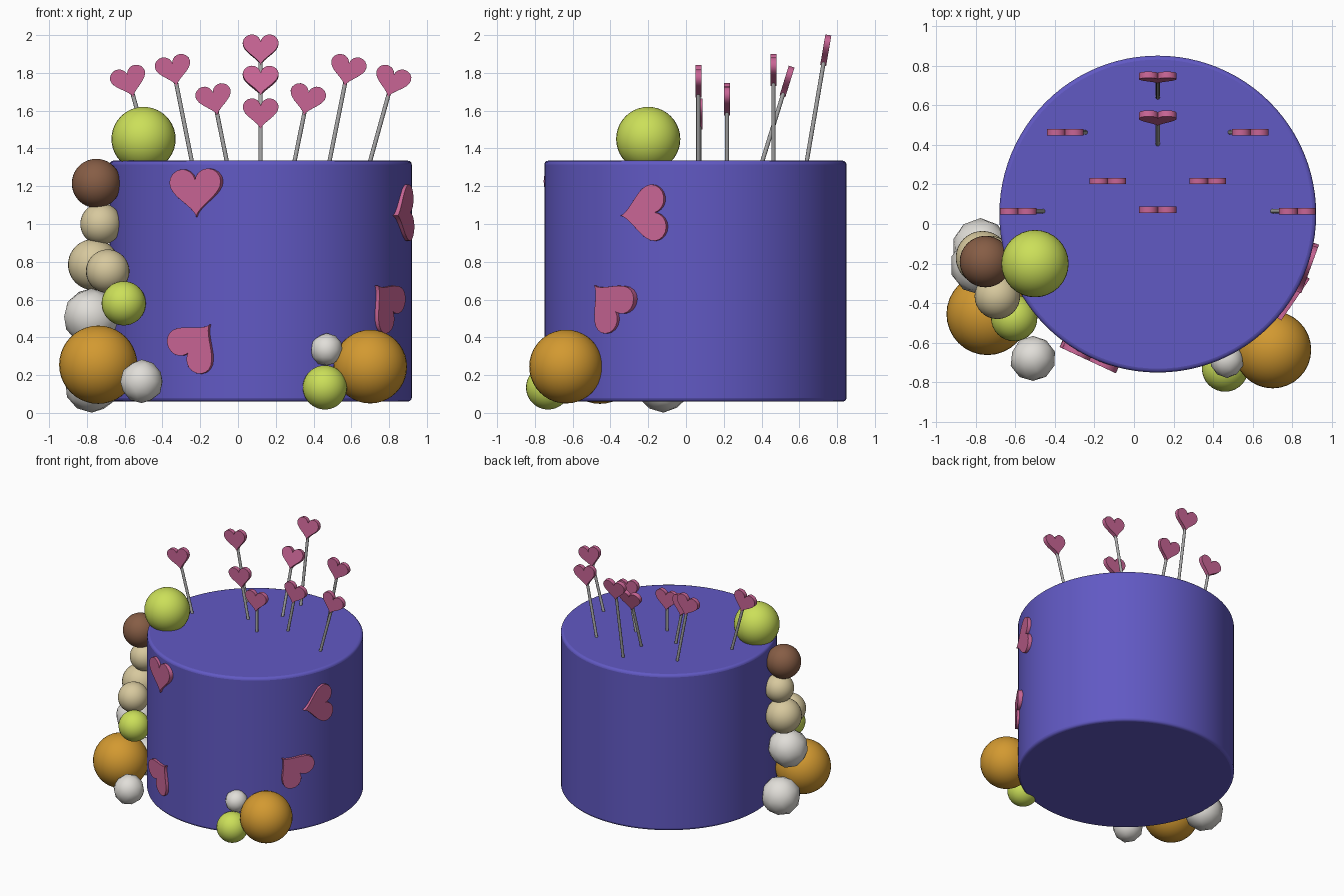
import bpy, bmesh, math, random
from mathutils import Vector, Matrix

if "Cube" in bpy.data.objects:
    bpy.data.objects.remove(bpy.data.objects["Cube"])

random.seed(3)


def mat(name, rgb):
    m = bpy.data.materials.new(name)
    m.diffuse_color = (*rgb, 1)
    m.use_nodes = True
    m.node_tree.nodes["Principled BSDF"].inputs["Base Color"].default_value = m.diffuse_color
    return m


PURPLE = mat("purple_icing", (0.12, 0.10, 0.55))
PINK = mat("pink", (0.58, 0.13, 0.30))
LIME = mat("lime", (0.60, 0.74, 0.10))
BROWN = mat("brown", (0.24, 0.11, 0.06))
CREAM = mat("cream", (0.68, 0.58, 0.34))
WHITE = mat("white", (0.75, 0.73, 0.69))
ORANGE = mat("orange", (0.65, 0.32, 0.03))
GREY = mat("stick_grey", (0.4, 0.4, 0.4))


def finish(bm, name, material, matrix=Matrix(), bevel=0):
    bmesh.ops.recalc_face_normals(bm, faces=bm.faces)
    me = bpy.data.meshes.new(name)
    bm.to_mesh(me)
    bm.free()
    ob = bpy.data.objects.new(name, me)
    bpy.context.collection.objects.link(ob)
    ob.matrix_world = matrix
    me.materials.append(material)
    for p in me.polygons:
        p.use_smooth = True
    me.set_sharp_from_angle(angle=math.radians(40))
    if bevel:
        b = ob.modifiers.new("bevel", 'BEVEL')
        b.width, b.segments, b.limit_method = bevel, 3, 'ANGLE'
        b.angle_limit = math.radians(50)
    return ob


def cylinder(name, p0, p1, r, sides, material, bevel=0):
    p0, p1 = Vector(p0), Vector(p1)
    d = p1 - p0
    bm = bmesh.new()
    bmesh.ops.create_cone(bm, cap_ends=True, segments=sides, radius1=r, radius2=r, depth=d.length)
    m = Matrix.Translation((p0 + p1) / 2) @ d.to_track_quat('Z', 'Y').to_matrix().to_4x4()
    return finish(bm, name, material, m, bevel)


def ball(name, loc, r, material, lumpy=False):
    bm = bmesh.new()
    if lumpy:
        bmesh.ops.create_icosphere(bm, subdivisions=2, radius=r)
        for v in bm.verts:
            v.co *= random.uniform(0.96, 1.03)
    else:
        bmesh.ops.create_uvsphere(bm, u_segments=32, v_segments=20, radius=r)
    return finish(bm, name, material, Matrix.Translation(loc))


def heart(name, loc, u, v, n, w, h, thick, bevel, spin=0):
    # extruded heart outline, local x = u, y = v, thickness along n
    bm = bmesh.new()
    pts = []
    for i in range(40):
        t = 2 * math.pi * i / 40
        x = 16 * math.sin(t) ** 3
        y = 13 * math.cos(t) - 5 * math.cos(2 * t) - 2 * math.cos(3 * t) - math.cos(4 * t)
        pts.append(bm.verts.new((x / 32 * w, (y + 2.5) / 29 * h, -thick / 2)))
    f = bm.faces.new(pts)
    ext = bmesh.ops.extrude_face_region(bm, geom=[f])
    bmesh.ops.translate(bm, vec=(0, 0, thick),
                        verts=[g for g in ext['geom'] if isinstance(g, bmesh.types.BMVert)])
    rot = Matrix((u, v, n)).transposed().to_4x4()
    m = Matrix.Translation(loc) @ rot @ Matrix.Rotation(math.radians(spin), 4, 'Z')
    return finish(bm, name, PINK, m, bevel)


# cake body
CX, CY, R = 0.12, 0.05, 0.80
cylinder("cake_body", (CX, CY, 0.06), (CX, CY, 1.335), R, 96, PURPLE, 0.02)

# decorative balls climbing the left side and at the right front
balls = [
    ("lime_top_ball", (-0.50, -0.20, 1.45), 0.17, LIME),
    ("brown_ball", (-0.75, -0.19, 1.215), 0.13, BROWN),
    ("cream_ball_upper", (-0.725, -0.17, 1.0), 0.11, CREAM),
    ("cream_ball_lower", (-0.765, -0.17, 0.785), 0.135, CREAM),
    ("cream_ball_front", (-0.69, -0.365, 0.75), 0.115, CREAM),
    ("white_ball_upper", (-0.775, -0.21, 0.51), 0.15, WHITE),
    ("white_ball_lower", (-0.775, -0.12, 0.15), 0.148, WHITE),
    ("lime_side_ball", (-0.605, -0.475, 0.58), 0.117, LIME),
    ("orange_left_ball", (-0.74, -0.455, 0.255), 0.207, ORANGE),
    ("white_front_ball", (-0.51, -0.68, 0.165), 0.115, WHITE),
    ("orange_right_ball", (0.70, -0.635, 0.245), 0.195, ORANGE),
    ("lime_right_ball", (0.46, -0.73, 0.135), 0.117, LIME),
    ("white_right_ball", (0.47, -0.69, 0.335), 0.087, WHITE),
]
for name, loc, r, m in balls:
    ball(name, loc, r, m, lumpy=(m is WHITE))

# heart picks: (base x, base y) -> heart centre
picks = [
    ((0.12, 0.64), (0.12, 0.74, 1.92)),
    ((0.12, 0.405), (0.12, 0.535, 1.755)),
    ((0.12, 0.072), (0.12, 0.072, 1.583)),
]
for s in (-1, 1):
    picks += [((CX + s * 0.58, 0.065), (CX + s * 0.695, 0.065, 1.75)),
              ((CX + s * 0.365, 0.463), (CX + s * 0.46, 0.463, 1.81)),
              ((CX + s * 0.18, 0.217), (CX + s * 0.245, 0.217, 1.655))]
for i, ((bx, by), top) in enumerate(picks):
    base, top = Vector((bx, by, 1.335)), Vector(top)
    v = (top - base).normalized()
    u = v.cross(Vector((0, -1, 0))).normalized()
    cylinder(f"pick_stick_{i}", base - v * 0.06, top, 0.011, 12, GREY)
    heart(f"pick_heart_{i}", top, u, v, u.cross(v), 0.19, 0.165, 0.032, 0.006)

# hearts stuck on the cake wall: azimuth, height, spin
for i, (az, z, spin) in enumerate([(-115, 1.165, 2), (-115, 0.37, 140),
                                   (-20, 1.055, -85), (-34.5, 0.585, -135)]):
    a = math.radians(az)
    n = Vector((math.cos(a), math.sin(a), 0))
    u = Vector((-n.y, n.x, 0))
    loc = Vector((CX, CY, z)) + n * (R - 0.007)
    heart(f"wall_heart_{i}", loc, u, Vector((0, 0, 1)), n, 0.30, 0.255, 0.05, 0.014, spin)
